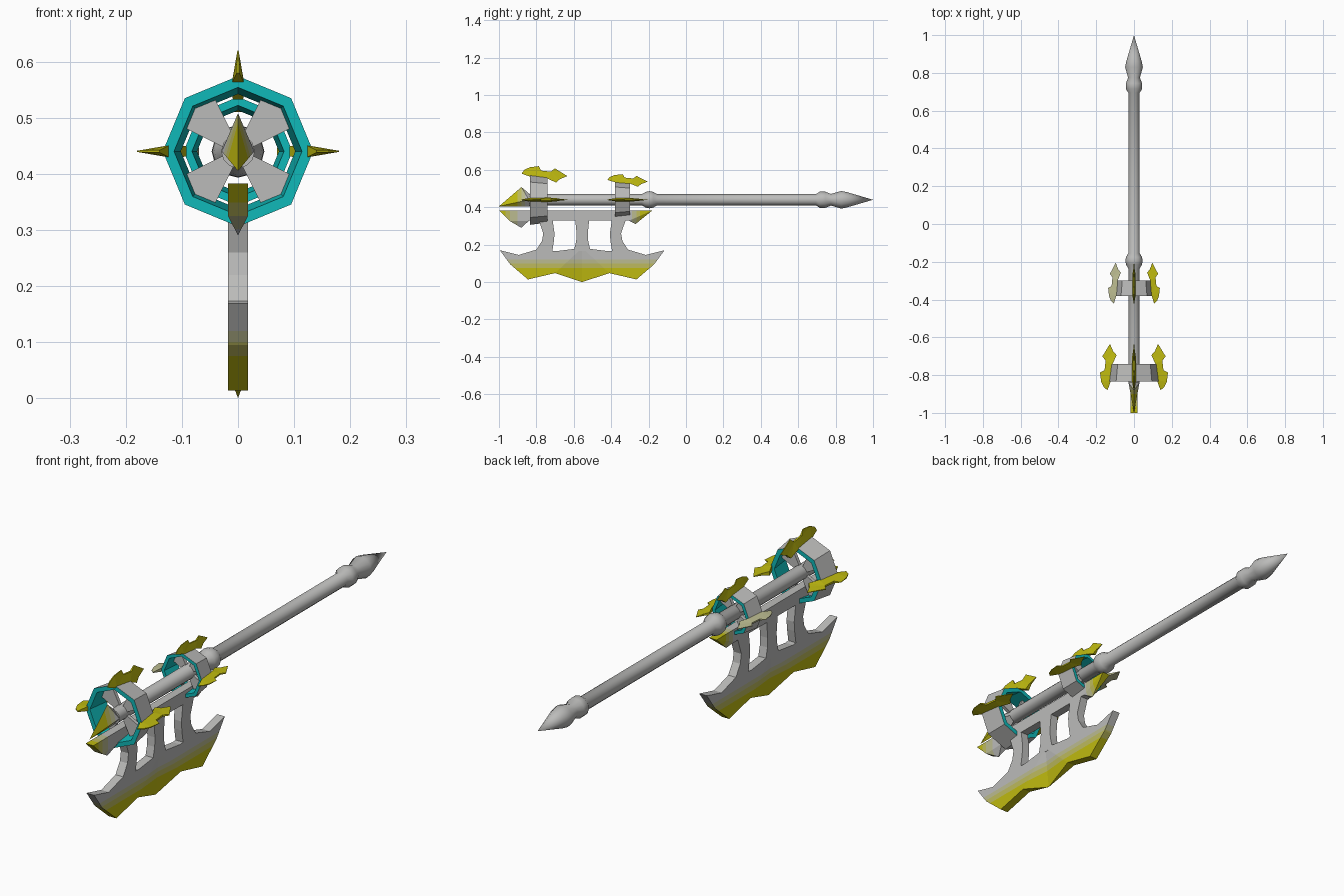
import bpy, bmesh, math
from mathutils import Vector

if "Cube" in bpy.data.objects:
    bpy.data.objects.remove(bpy.data.objects["Cube"])

AXIS_Z = 0.44      # height of the shaft's centre line
HALF = 0.018       # half thickness of the axe plates


def material(name, rgb):
    m = bpy.data.materials.new(name)
    m.use_nodes = True
    m.diffuse_color = (*rgb, 1)
    m.node_tree.nodes["Principled BSDF"].inputs["Base Color"].default_value = (*rgb, 1)
    return m


STEEL = material("steel grey", (0.5, 0.5, 0.49))
PALE = material("pale yellow", (0.5, 0.5, 0.28))
SOFT = material("soft yellow", (0.51, 0.49, 0.11))
GOLD = material("gold yellow", (0.52, 0.49, 0.005))
TEAL = material("teal", (0.005, 0.48, 0.48))
FADE = [GOLD, SOFT, PALE, STEEL]


def finish(name, bm, mats, smooth=False):
    bmesh.ops.recalc_face_normals(bm, faces=bm.faces)
    me = bpy.data.meshes.new(name)
    bm.to_mesh(me)
    bm.free()
    for m in mats:
        me.materials.append(m)
    ob = bpy.data.objects.new(name, me)
    bpy.context.collection.objects.link(ob)
    if smooth:
        bpy.context.view_layer.objects.active = ob
        ob.select_set(True)
        bpy.ops.object.shade_smooth_by_angle(angle=math.radians(50))
        ob.select_set(False)
    return ob


def fade(bm, axis, cuts):
    """Cut along an axis and colour the bands from gold to steel."""
    bmesh.ops.triangulate(bm, faces=bm.faces)
    for c in cuts:
        normal, point = Vector(), Vector()
        normal[axis], point[axis] = 1, c
        bmesh.ops.bisect_plane(bm, geom=bm.verts[:] + bm.edges[:] + bm.faces[:],
                               plane_co=point, plane_no=normal)
    rising = cuts[-1] > cuts[0]
    for f in bm.faces:
        p = f.calc_center_median()[axis]
        f.material_index = sum((p > c) == rising for c in cuts)


def plate(points):
    """Closed plate from (y, z, half thickness); zero thickness makes a point."""
    bm = bmesh.new()
    a = [bm.verts.new((t, y, z)) for y, z, t in points]
    b = [bm.verts.new((-t, y, z)) for y, z, t in points]
    bm.faces.new(a)
    bm.faces.new(b[::-1])
    for i in range(len(a)):
        j = (i + 1) % len(a)
        bm.faces.new((a[i], b[i], b[j], a[j]))
    bmesh.ops.remove_doubles(bm, verts=bm.verts, dist=0.0001)
    return bm


# Shaft with collars and pointed butt, lathed around y
SHAFT = [(-0.84, 0), (-0.84, 0.03), (-0.235, 0.03), (-0.215, 0.042), (-0.195, 0.046),
         (-0.175, 0.042), (-0.155, 0.03), (0.695, 0.03), (0.715, 0.043), (0.745, 0.043),
         (0.775, 0.031), (0.83, 0.047), (0.86, 0.041), (1.0, 0)]
bm = bmesh.new()
line = [bm.verts.new((r, y, 0)) for y, r in SHAFT]
edges = [bm.edges.new(p) for p in zip(line, line[1:])]
bmesh.ops.spin(bm, geom=line + edges, cent=(0, 0, 0), axis=(0, 1, 0),
               angle=math.tau, steps=12, use_duplicate=False)
bmesh.ops.remove_doubles(bm, verts=bm.verts, dist=0.0001)
bmesh.ops.translate(bm, verts=bm.verts, vec=(0, 0, AXIS_Z))
finish("shaft", bm, [STEEL], smooth=True)

# Front spike: ridged point fading to steel at its base
bm = bmesh.new()
tip = bm.verts.new((0, -1, 0.405))
crest = bm.verts.new((0, -0.88, 0.508))
top = bm.verts.new((0, -0.835, 0.47))
low = bm.verts.new((0, -0.835, 0.405))
sides = [bm.verts.new((s * 0.029, -0.84, AXIS_Z)) for s in (1, -1)]
for s in sides:
    for trio in ((tip, crest, s), (crest, top, s), (tip, s, low), (top, low, s)):
        bm.faces.new(trio)
fade(bm, 1, [-0.9, -0.88, -0.86])
finish("front_spike", bm, FADE)

# Rail under the shaft, with hooked ends
RAIL = [(-1, 0.383, HALF), (-0.18, 0.383, HALF), (-0.27, 0.31, 0), (-0.305, 0.328, HALF),
        (-0.84, 0.328, HALF), (-0.88, 0.29, 0), (-0.94, 0.325, HALF)]
bm = plate(RAIL)
fade(bm, 1, [-0.965, -0.94, -0.9])
for c in (-0.29, -0.265, -0.245):
    bmesh.ops.bisect_plane(bm, geom=bm.verts[:] + bm.edges[:] + bm.faces[:],
                           plane_co=(0, c, 0), plane_no=(0, 1, 0))
for f in bm.faces:
    y = f.calc_center_median().y
    if y > -0.4:
        f.material_index = 3 - sum(y > c for c in (-0.29, -0.265, -0.245))
finish("rail", bm, FADE)

# Cutting blade, mirrored about its middle
MID = -0.555
HALF_BLADE = [(0.14, 0.165), (0.24, 0.175), (0.34, 0.145), (0.44, 0.17),
              (0.385, 0.095), (0.29, 0.014), (0.145, 0.048)]
right = [(MID + d, z, HALF) for d, z in HALF_BLADE]
left = [(MID - d, z, HALF) for d, z in reversed(HALF_BLADE)]
bm = plate([(MID, 0.183, HALF)] + right + [(MID, 0, 0)] + left)
fade(bm, 2, [0.075, 0.1, 0.12])
finish("blade", bm, FADE)

# Three struts: a straight waisted one between two bowed ones
for name, offset, bow in (("front_strut", -0.195, 1), ("middle_strut", 0, 0), ("rear_strut", 0.195, -1)):
    c = MID + offset
    rows = [(0.33, 0.037, 0), (0.26, 0.03, 0.017), (0.22, 0.032, 0.012), (0.165, 0.045, -0.01)]
    pts = [(c + bow * b - w, z, HALF) for z, w, b in rows]
    pts += [(c + bow * b + w, z, HALF) for z, w, b in reversed(rows)]
    finish(name, plate(pts), [STEEL])


def ring(name, y0, y1, front, back, wall):
    """Tapered octagonal band: steel outside, teal rims and lining."""
    bm = bmesh.new()
    loops = []
    for y, r in ((y0, front), (y1, back), (y1, back - wall), (y0, front - wall)):
        loops.append([bm.verts.new((r * math.cos(k * math.pi / 4), y,
                                    AXIS_Z + r * math.sin(k * math.pi / 4))) for k in range(8)])
    for i in range(4):
        a, b = loops[i], loops[(i + 1) % 4]
        for k in range(8):
            n = (k + 1) % 8
            bm.faces.new((a[k], a[n], b[n], b[k])).material_index = int(i > 0)
    finish(name, bm, [STEEL, TEAL])


def spokes(name, y, radius):
    """Four wedge plates on the diagonals joining a ring to the shaft."""
    bm = bmesh.new()
    for q in range(4):
        corners = []
        for deg, r in ((15, 0.025), (24, 0.96 * radius), (45, radius), (66, 0.96 * radius), (75, 0.025)):
            a = math.radians(deg + 90 * q)
            corners.append((r * math.cos(a), AXIS_Z + r * math.sin(a)))
        f, b = [[bm.verts.new((x, yy, z)) for x, z in corners] for yy in (y, y + 0.015)]
        bm.faces.new(f)
        bm.faces.new(b[::-1])
        for i in range(5):
            j = (i + 1) % 5
            bm.faces.new((f[i], b[i], b[j], f[j]))
    finish(name, bm, [STEEL])


# Thorn outline: along the shaft, distance from it, half thickness
THORN = [(0.15, 0.127, 0.001), (0.083, 0.168, 0.002), (0.062, 0.15, 0.004), (0.01, 0.156, 0.004),
         (-0.002, 0.18, 0.001), (-0.05, 0.174, 0.002), (-0.08, 0.16, 0.002), (-0.095, 0.14, 0.002),
         (-0.045, 0.122, 0.011), (0.045, 0.113, 0.012), (0.09, 0.092, 0.009), (0.11, 0.11, 0.005)]


def thorn(name, y, sy, sr, angle, mat):
    bm = plate([(y + a * sy, r * sr, t * sr) for a, r, t in THORN])
    bmesh.ops.triangulate(bm, faces=bm.faces)
    for v in bm.verts:
        x, r = v.co.x, v.co.z
        v.co.x = x * math.cos(angle) + r * math.sin(angle)
        v.co.z = AXIS_Z + r * math.cos(angle) - x * math.sin(angle)
    finish(name, bm, [mat])


# Two ring sets, each with spokes and three thorns
for label, y0, y1, front, back, wall, sy, sr in (
        ("front", -0.835, -0.74, 0.134, 0.122, 0.02, 1, 1),
        ("rear", -0.38, -0.3, 0.097, 0.088, 0.015, 0.88, 0.76)):
    ring(label + "_ring", y0, y1, front, back, wall)
    spokes(label + "_spokes", (y0 + y1) / 2, front - wall)
    for side, turn in (("left", 1), ("top", 0), ("right", -1)):
        pale = label == "rear" and side == "right"
        thorn(f"{label}_{side}_thorn", (y0 + y1) / 2 + 0.003, sy, sr,
              turn * math.pi / 2, PALE if pale else GOLD)
